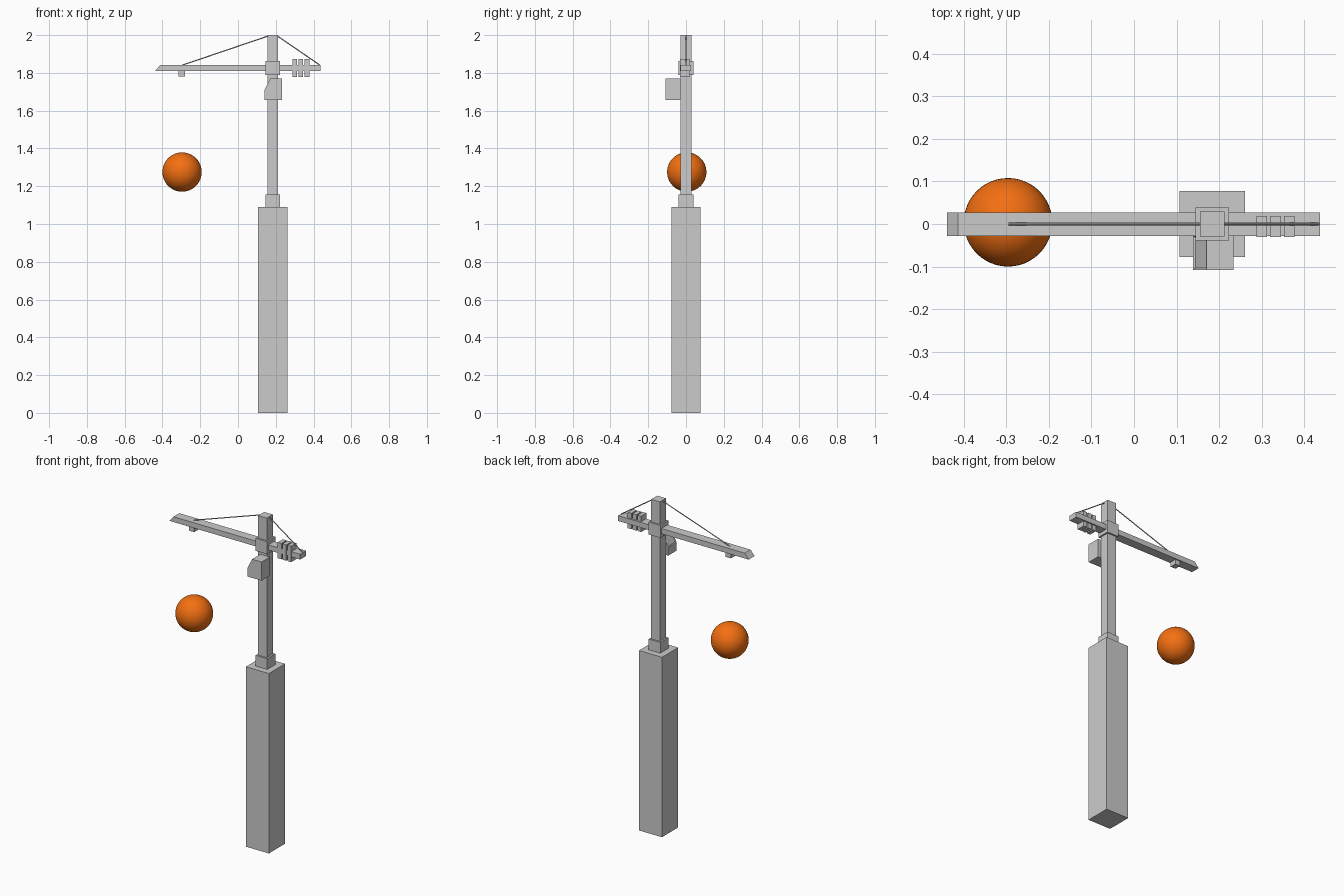
import bpy, bmesh
from mathutils import Vector

if "Cube" in bpy.data.objects:
    bpy.data.objects.remove(bpy.data.objects["Cube"])

MX = 0.184  # mast axis


def new_object(name, bm):
    bmesh.ops.recalc_face_normals(bm, faces=bm.faces)
    me = bpy.data.meshes.new(name)
    bm.to_mesh(me)
    bm.free()
    ob = bpy.data.objects.new(name, me)
    bpy.context.collection.objects.link(ob)
    return ob


def prism(name, profile, y0, y1, window=None):
    """Extrude an x/z profile along y; optionally recess the side face `window`."""
    bm = bmesh.new()
    face = bm.faces.new([bm.verts.new((x, y0, z)) for x, z in profile])
    ext = bmesh.ops.extrude_face_region(bm, geom=[face])
    verts = [v for v in ext["geom"] if isinstance(v, bmesh.types.BMVert)]
    bmesh.ops.translate(bm, verts=verts, vec=(0, y1 - y0, 0))
    bmesh.ops.recalc_face_normals(bm, faces=bm.faces)
    if window:
        mid = Vector((window[0], (y0 + y1) / 2, window[1]))
        f = min(bm.faces, key=lambda f: (f.calc_center_median() - mid).length)
        bmesh.ops.inset_individual(bm, faces=[f], thickness=0.006, depth=-0.004)
    return new_object(name, bm)


def box(name, x0, x1, y0, y1, z0, z1):
    return prism(name, [(x0, z0), (x1, z0), (x1, z1), (x0, z1)], y0, y1)


def post(name, half, z0, z1):
    return box(name, MX - half, MX + half, -half, half, z0, z1)


def cable(name, a, b, r=0.003):
    a, b = Vector(a), Vector(b)
    d = b - a
    bm = bmesh.new()
    bmesh.ops.create_cone(bm, cap_ends=True, segments=8, radius1=r, radius2=r, depth=d.length)
    bm.transform(d.to_track_quat('Z', 'Y').to_matrix().to_4x4())
    bmesh.ops.translate(bm, verts=bm.verts, vec=(a + b) / 2)
    return new_object(name, bm)


# Tower and mast
post("tower_base", 0.077, 0, 1.09)
post("mast_foot", 0.039, 1.09, 1.155)
post("mast", 0.029, 1.155, 2.0)
post("slewing_collar", 0.039, 1.788, 1.864)

# Jib with slanted tip, and trolley beneath it
prism("jib", [(-0.44, 1.809), (0.437, 1.809), (0.437, 1.841), (-0.413, 1.841)], -0.0285, 0.0275)
box("trolley", -0.314, -0.28, -0.02, 0.02, 1.78, 1.81)

# Counterweights
for i in range(3):
    x = 0.3 + i * 0.0325
    box(f"counterweight_{i + 1}", x - 0.0125, x + 0.0125, -0.031, 0.019, 1.778, 1.874)

# Operator cab with sloping windscreen
prism("cab", [(0.139, 1.657), (0.234, 1.657), (0.234, 1.77), (0.17, 1.77), (0.139, 1.708)],
      -0.108, -0.028, window=(0.1545, 1.739))

# Stay cables
cable("front_stay", (MX - 0.025, 0, 1.995), (-0.295, 0, 1.841))
cable("rear_stay", (MX + 0.025, 0, 1.995), (0.434, 0, 1.841))

# Wrecking ball
bpy.ops.mesh.primitive_uv_sphere_add(segments=48, ring_count=24, radius=0.104,
                                     location=(-0.296, 0.004, 1.275))
ball = bpy.context.object
ball.name = "hanging_ball"
bpy.ops.object.shade_smooth()
orange = bpy.data.materials.new("orange")
orange.diffuse_color = (0.9, 0.16, 0.006, 1)
orange.use_nodes = True
orange.node_tree.nodes["Principled BSDF"].inputs["Base Color"].default_value = orange.diffuse_color
ball.data.materials.append(orange)
